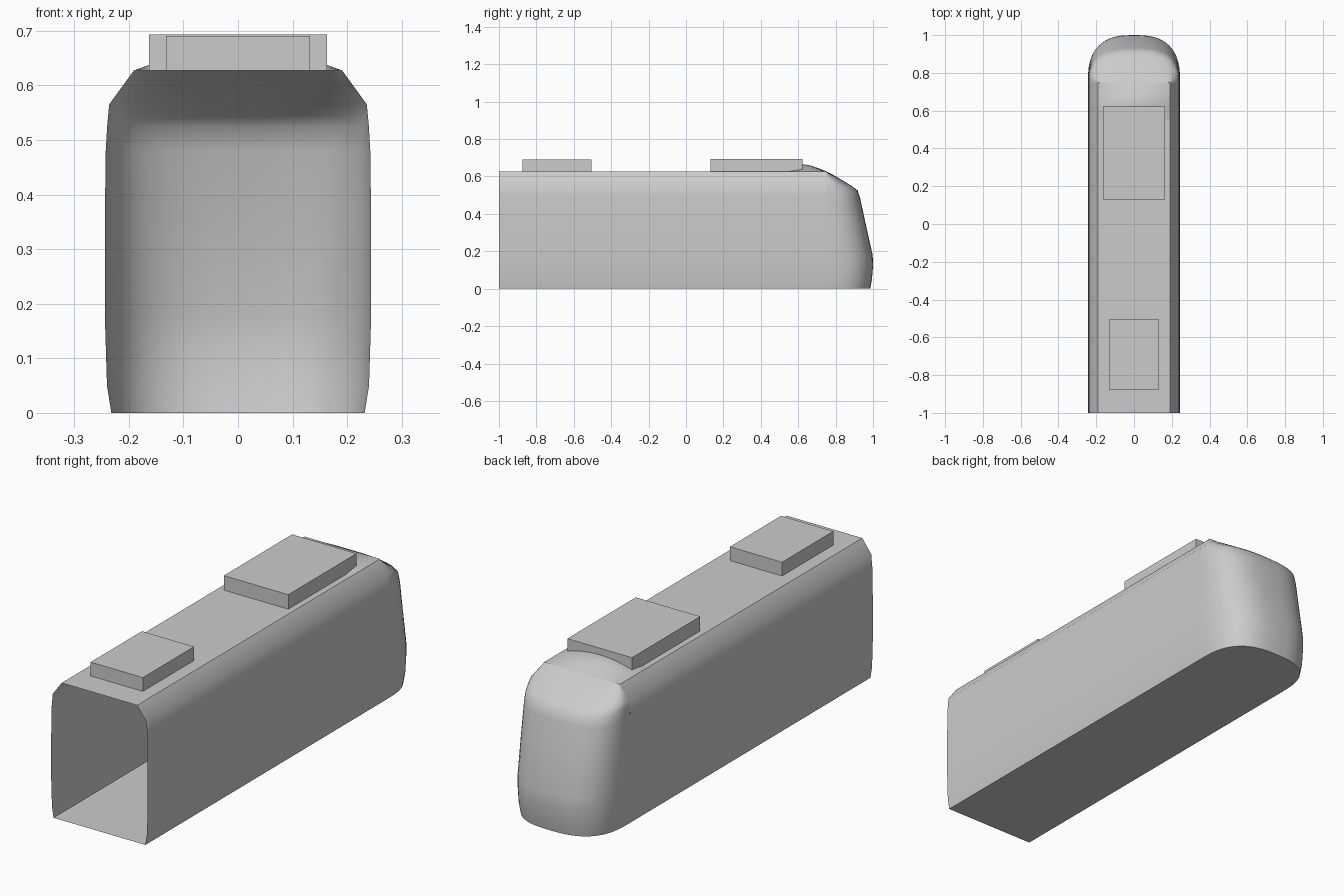
import bpy, bmesh, math

cube = bpy.data.objects.get("Cube")
if cube:
    bpy.data.objects.remove(cube, do_unlink=True)

grey = bpy.data.materials.new("plain grey")
grey.use_nodes = True
grey.diffuse_color = (0.6, 0.6, 0.6, 1)
grey.node_tree.nodes["Principled BSDF"].inputs["Base Color"].default_value = (0.6, 0.6, 0.6, 1)

SEAM = 0.75   # where the nose meets the body
ROOF = 0.627

# Half section of the hull: (half width, height)
SECTION = [(0.232, 0), (0.24, 0.05), (0.244, 0.18), (0.244, 0.35),
           (0.242, 0.5), (0.236, 0.565), (0.191, ROOF)]
# Nose centre line: (height, furthest y)
NOSE = [(0, 0.985), (0.05, 0.994), (0.12, 1.0), (0.18, 0.998), (0.35, 0.96),
        (0.48, 0.932), (0.525, 0.918), (0.545, 0.893), (0.565, 0.86),
        (0.6, 0.803), (ROOF, SEAM)]


def half_width(z):
    for (w0, z0), (w1, z1) in zip(SECTION, SECTION[1:]):
        if z <= z1:
            return w0 + (w1 - w0) * (z - z0) / (z1 - z0)
    return SECTION[-1][0]


def finish(name, bm, angle=None):
    bmesh.ops.recalc_face_normals(bm, faces=bm.faces)
    mesh = bpy.data.meshes.new(name)
    bm.to_mesh(mesh)
    bm.free()
    mesh.materials.append(grey)
    obj = bpy.data.objects.new(name, mesh)
    bpy.context.collection.objects.link(obj)
    if angle:
        bpy.ops.object.select_all(action='DESELECT')
        obj.select_set(True)
        bpy.context.view_layer.objects.active = obj
        bpy.ops.object.shade_smooth_by_angle(angle=math.radians(angle))
    return obj


def loft(bm, rows, closed=False):
    rings = [[bm.verts.new(p) for p in row] for row in rows]
    n = len(rings[0])
    for a, b in zip(rings, rings[1:]):
        for i in range(n if closed else n - 1):
            j = (i + 1) % n
            bm.faces.new((a[i], a[j], b[j], b[i]))
    return rings


# Body: tube with an open rear end
bm = bmesh.new()
outline = SECTION + [(-w, z) for w, z in reversed(SECTION)]
loft(bm, [[(x, y, z) for x, z in outline] for y in (-1, SEAM)], closed=True)
finish("body_shell", bm, 35)

# Nose: stacked rounded plan curves, with a flat floor
bm = bmesh.new()
STEPS, POWER = 28, 2.7
rows = []
for z, front in NOSE:
    row = []
    for i in range(STEPS + 1):
        t = math.pi * i / STEPS
        c, s = math.cos(t), math.sin(t)
        x = math.copysign(abs(c) ** (2 / POWER), c) * half_width(z)
        row.append((x, SEAM + (front - SEAM) * max(s, 0) ** (2 / POWER), z))
    rows.append(row)
rings = loft(bm, rows)
bm.faces.new(rings[0])
finish("nose", bm, 55)

# Low fairing bulging from the roof behind the windscreen
bm = bmesh.new()
rows = []
for y, rise in [(0.55, 0), (0.58, 0.018), (0.61, 0.034), (0.635, 0.037),
                (0.67, 0.03), (0.71, 0.016), (SEAM, 0)]:
    rows.append([(0.19 * k / 8, y, ROOF + rise * (1 - (k / 8) ** 2) + 0.0005)
                 for k in range(-8, 9)])
loft(bm, rows)
fairing = finish("roof_fairing", bm, 60)
if fairing.data.polygons[0].normal.z < 0:
    fairing.data.flip_normals()


# Roof equipment boxes
def box(name, half, y0, y1, top):
    bm = bmesh.new()
    bmesh.ops.create_cube(bm, size=1)
    for v in bm.verts:
        v.co = (v.co.x * 2 * half, y0 + (v.co.y + 0.5) * (y1 - y0),
                ROOF + (v.co.z + 0.5) * (top - ROOF))
    finish(name, bm)


box("front_roof_unit", 0.163, 0.13, 0.623, 0.693)
box("rear_roof_unit", 0.132, -0.875, -0.505, 0.69)
